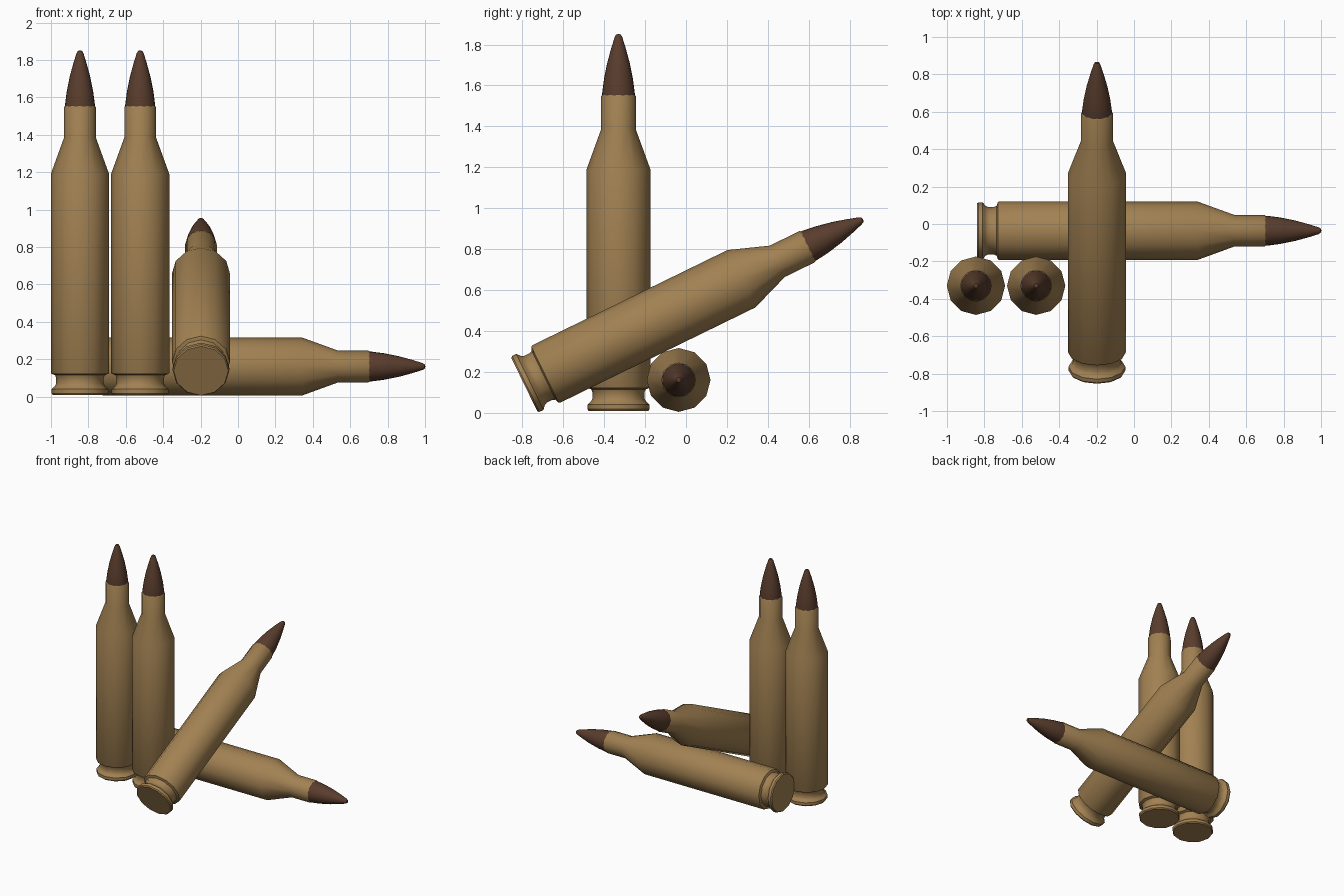
import bpy, bmesh
from math import radians
from mathutils import Vector

if "Cube" in bpy.data.objects:
    bpy.data.objects.remove(bpy.data.objects["Cube"])

# Profiles as (radius, height) along the long axis
CASE = [(0, 0), (0.146, 0), (0.152, 0.008), (0.152, 0.03), (0.134, 0.046), (0.127, 0.06),
        (0.127, 0.09), (0.133, 0.105), (0.152, 0.112), (0.156, 0.118), (0.156, 1.18),
        (0.085, 1.375), (0.085, 1.537), (0.079, 1.546), (0, 1.546)]
TIP = [(0, 1.5), (0.08, 1.5), (0.08, 1.55), (0.071, 1.62), (0.055, 1.7),
       (0.036, 1.77), (0.019, 1.825), (0.012, 1.838), (0, 1.842)]


def material(name, color):
    mat = bpy.data.materials.new(name)
    mat.diffuse_color = (*color, 1)
    mat.use_nodes = True
    mat.node_tree.nodes["Principled BSDF"].inputs["Base Color"].default_value = mat.diffuse_color
    return mat


def lathe(name, profile, sides, mat):
    """Spin a profile around z into a closed mesh."""
    bm = bmesh.new()
    verts = [bm.verts.new((r, 0, z)) for r, z in profile]
    edges = [bm.edges.new(pair) for pair in zip(verts, verts[1:])]
    bmesh.ops.spin(bm, geom=verts + edges, cent=(0, 0, 0), axis=(0, 0, 1),
                   angle=radians(360), steps=sides, use_duplicate=False)
    bmesh.ops.remove_doubles(bm, verts=bm.verts, dist=0.0005)
    bmesh.ops.recalc_face_normals(bm, faces=bm.faces)
    mesh = bpy.data.meshes.new(name)
    bm.to_mesh(mesh)
    bm.free()
    mesh.shade_smooth()
    mesh.set_sharp_from_angle(angle=radians(35))
    mesh.materials.append(mat)
    return mesh


brass = material("brass", (0.36, 0.22, 0.085))
copper = material("dark_copper", (0.10, 0.046, 0.026))
parts = {"case": lathe("case", CASE, 12, brass),
         "tip": lathe("tip", TIP, 24, copper)}

# Two standing, one lying along x, one leaning over it
placements = {
    "standing_left": ((-0.845, -0.33, 0.01), (0, 0, 0)),
    "standing_right": ((-0.523, -0.33, 0.01), (0, 0, 0)),
    "lying": ((-0.84, -0.036, 0.161), (0, 90, 0)),
    "leaning": ((-0.198, -0.79, 0.138), (-64, 0, 0)),
}
for label, (loc, rot) in placements.items():
    for part, mesh in parts.items():
        obj = bpy.data.objects.new(f"{label}_{part}", mesh)
        obj.location = Vector(loc)
        obj.rotation_euler = [radians(a) for a in rot]
        bpy.context.collection.objects.link(obj)
